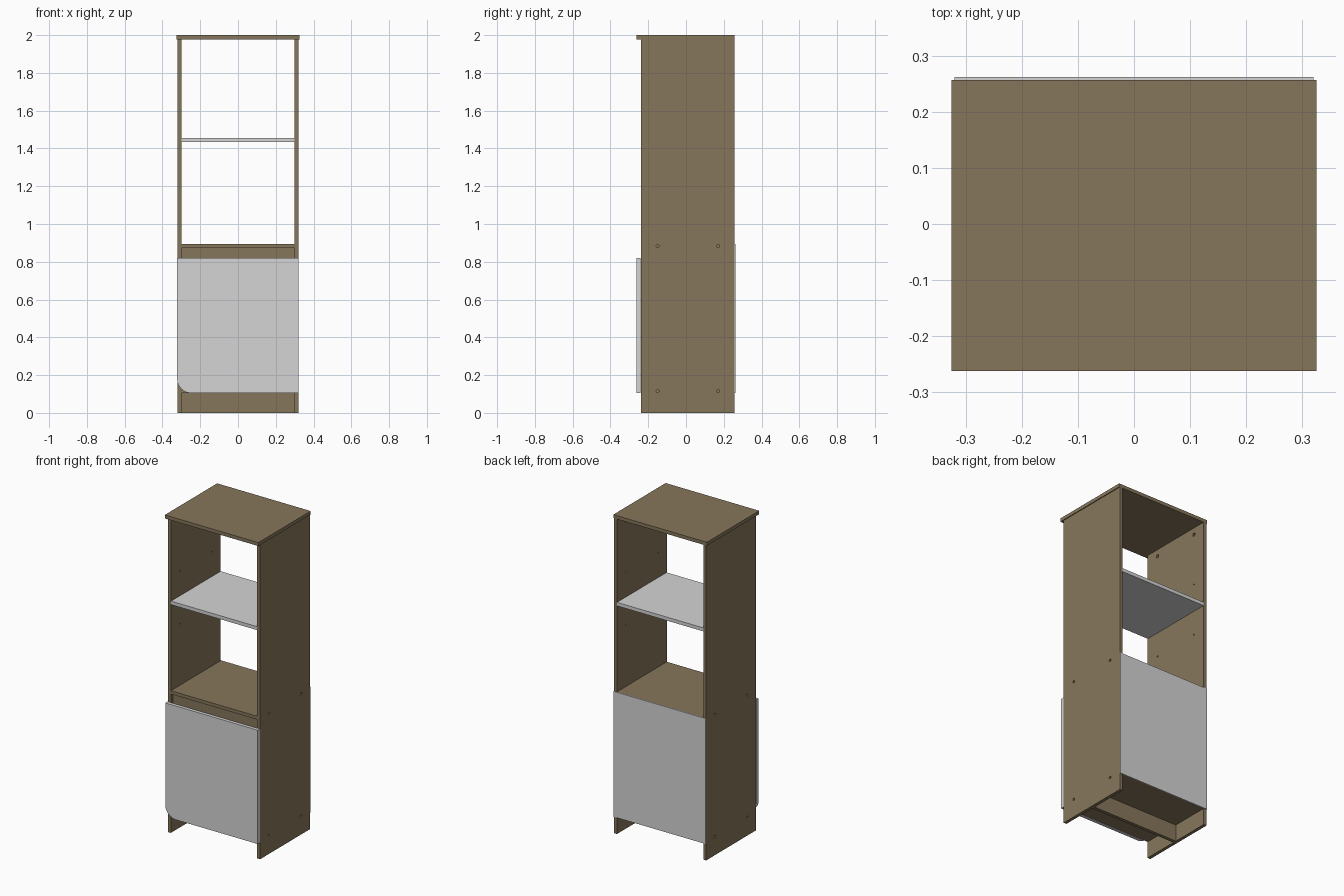
import bpy, bmesh, math
from mathutils import Matrix

if "Cube" in bpy.data.objects:
    bpy.data.objects.remove(bpy.data.objects["Cube"])


def material(name, rgb):
    m = bpy.data.materials.new(name)
    m.diffuse_color = (*rgb, 1)
    m.use_nodes = True
    m.node_tree.nodes["Principled BSDF"].inputs["Base Color"].default_value = m.diffuse_color
    return m


WOOD = material("brown wood", (0.24, 0.183, 0.105))
GREY = material("light grey", (0.66, 0.66, 0.66))


def add_object(name, bm, mat):
    bmesh.ops.recalc_face_normals(bm, faces=bm.faces)
    me = bpy.data.meshes.new(name)
    bm.to_mesh(me)
    bm.free()
    if mat:
        me.materials.append(mat)
    ob = bpy.data.objects.new(name, me)
    bpy.context.collection.objects.link(ob)
    return ob


def board(name, x, y, z, mat):
    """Box from (min, max) ranges on each axis."""
    bm = bmesh.new()
    size = [b - a for a, b in (x, y, z)]
    mid = [(a + b) / 2 for a, b in (x, y, z)]
    bmesh.ops.create_cube(bm, size=1, matrix=Matrix.Translation(mid) @ Matrix.Diagonal((*size, 1)))
    return add_object(name, bm, mat)


def drill(bm, x, y, z, r, depth):
    """Cylinder along x, centred on a board face so it cuts to the given depth."""
    bmesh.ops.create_cone(bm, cap_ends=True, segments=16, radius1=r, radius2=r, depth=2 * depth,
                          matrix=Matrix.Translation((x, y, z)) @ Matrix.Rotation(math.pi / 2, 4, 'Y'))


FRONT, BACK = -0.238, 0.257
INNER, OUTER = 0.30, 0.32
HOLE_Y = (-0.15, 0.17)

# Side panels with drilled holes
for name, s in (("left_side", -1), ("right_side", 1)):
    panel = board(name, sorted((s * INNER, s * OUTER)), (FRONT, BACK), (0, 1.978), WOOD)
    bm = bmesh.new()
    for y in HOLE_Y:
        for z in (0.115, 0.883):               # screw holes outside
            drill(bm, s * OUTER, y, z, 0.008, 0.013)
        for z in (1.28, 1.61):                 # shelf pin holes inside
            drill(bm, s * INNER, y, z, 0.004, 0.01)
        drill(bm, s * INNER, y, 1.935, 0.01, 0.012)   # connector holes inside
    cutter = add_object("hole_cutter", bm, None)
    cutter.hide_render = True
    mod = panel.modifiers.new("holes", 'BOOLEAN')
    mod.object = cutter
    mod.operation = 'DIFFERENCE'
    mod.solver = 'EXACT'
    bpy.context.view_layer.objects.active = panel
    bpy.ops.object.modifier_apply(modifier=mod.name)
    bpy.data.objects.remove(cutter)

# Horizontal boards
inside = (-INNER, INNER)
board("top_board", (-0.325, 0.325), (-0.262, BACK), (1.978, 2.0), WOOD)
board("middle_board", inside, (FRONT, BACK), (0.872, 0.893), WOOD)
board("bottom_board", inside, (FRONT, BACK), (0.105, 0.126), WOOD)
board("loose_shelf", inside, (-0.236, 0.256), (1.433, 1.455), GREY)

# Cross rails: one behind the door top, one plinth under the bottom board
board("front_rail", inside, (-0.215, -0.195), (0.772, 0.872), WOOD)
board("plinth_rail", inside, (-0.01, 0.011), (0, 0.105), WOOD)

# Back panel
board("back_panel", (-OUTER, OUTER), (BACK, 0.262), (0.105, 0.893), GREY)

# Door with one rounded lower corner
r, x0, z0 = 0.075, -0.322, 0.105
outline = [(OUTER, z0), (OUTER, 0.82), (x0, 0.82)]
for i in range(13):
    a = math.pi + i / 12 * math.pi / 2
    outline.append((x0 + r + r * math.cos(a), z0 + r + r * math.sin(a)))
bm = bmesh.new()
face = bm.faces.new([bm.verts.new((x, -0.262, z)) for x, z in outline])
ext = bmesh.ops.extrude_face_region(bm, geom=[face], use_keep_orig=True)
bmesh.ops.translate(bm, vec=(0, 0.022, 0),
                    verts=[v for v in ext["geom"] if isinstance(v, bmesh.types.BMVert)])
add_object("door", bm, GREY)
